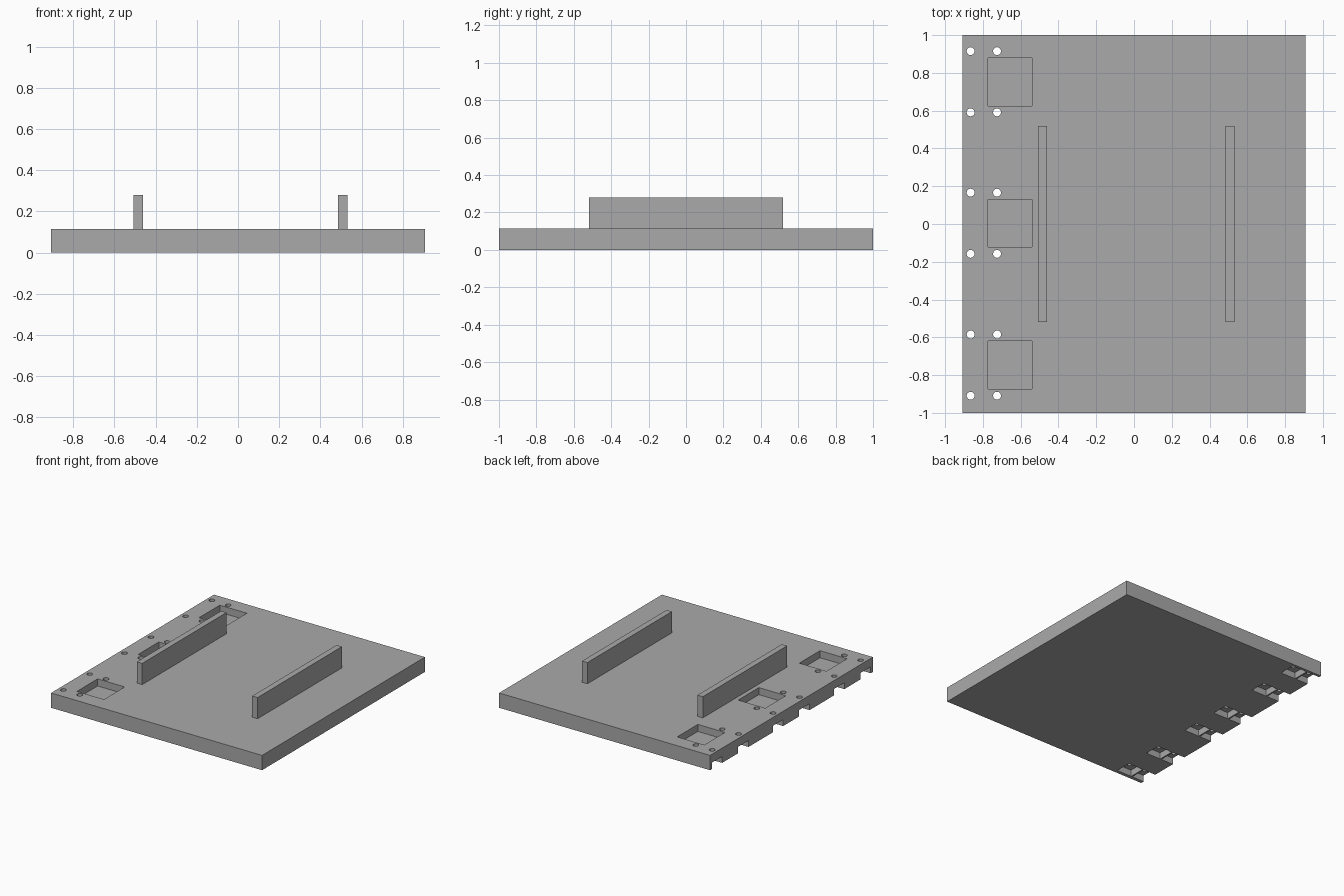
import bpy, bmesh
from mathutils import Matrix, Vector

if "Cube" in bpy.data.objects:
    bpy.data.objects.remove(bpy.data.objects["Cube"], do_unlink=True)

grey = bpy.data.materials.new("plain grey")
grey.use_nodes = True
colour = (0.4, 0.4, 0.4, 1)
grey.diffuse_color = colour
grey.node_tree.nodes["Principled BSDF"].inputs["Base Color"].default_value = colour


def add_box(bm, lo, hi):
    lo, hi = Vector(lo), Vector(hi)
    matrix = Matrix.Translation((lo + hi) / 2) @ Matrix.Diagonal((*(hi - lo), 1))
    bmesh.ops.create_cube(bm, size=1, matrix=matrix)


def finish(name, bm):
    mesh = bpy.data.meshes.new(name)
    bm.to_mesh(mesh)
    bm.free()
    mesh.materials.append(grey)
    obj = bpy.data.objects.new(name, mesh)
    bpy.context.collection.objects.link(obj)
    return obj


def cut(obj, cutter):
    mod = obj.modifiers.new(cutter.name, "BOOLEAN")
    mod.operation = "DIFFERENCE"
    mod.solver = "EXACT"
    mod.object = cutter
    bpy.context.view_layer.objects.active = obj
    bpy.ops.object.modifier_apply(modifier=mod.name)
    bpy.data.objects.remove(cutter, do_unlink=True)


TOP = 0.115
HALF_X = 0.907
ROWS = (-0.747, 0.004, 0.753)      # centres of the three hinge mounts
HOLE_X = (-0.865, -0.725)
NUT = 0.064                        # half width of a nut pocket

# Base plate
bm = bmesh.new()
add_box(bm, (-HALF_X, -1, 0), (HALF_X, 1, TOP))
base = finish("base_plate", bm)

# Square recesses in the top, nut pockets underneath, and bolt holes
pockets, holes = bmesh.new(), bmesh.new()
for row in ROWS:
    add_box(pockets, (-0.773, row - 0.127, 0.06), (-0.54, row + 0.127, 0.2))
    for y in (row - 0.162, row + 0.162):
        for x in HOLE_X:
            # The outer nut pocket runs out through the plate's edge
            outer = -1 if x == HOLE_X[0] else x - NUT
            add_box(pockets, (outer, y - NUT, -0.1), (x + NUT, y + NUT, 0.05))
            bmesh.ops.create_cone(holes, cap_ends=True, segments=20, radius1=0.021,
                                  radius2=0.021, depth=0.5,
                                  matrix=Matrix.Translation((x, y, 0)))
cut(base, finish("pocket_cutter", pockets))
cut(base, finish("hole_cutter", holes))

# Two upright rails
for name, x in (("right_rail", -0.484), ("left_rail", 0.508)):
    bm = bmesh.new()
    add_box(bm, (x - 0.023, -0.518, TOP), (x + 0.023, 0.518, 0.28))
    finish(name, bm)
